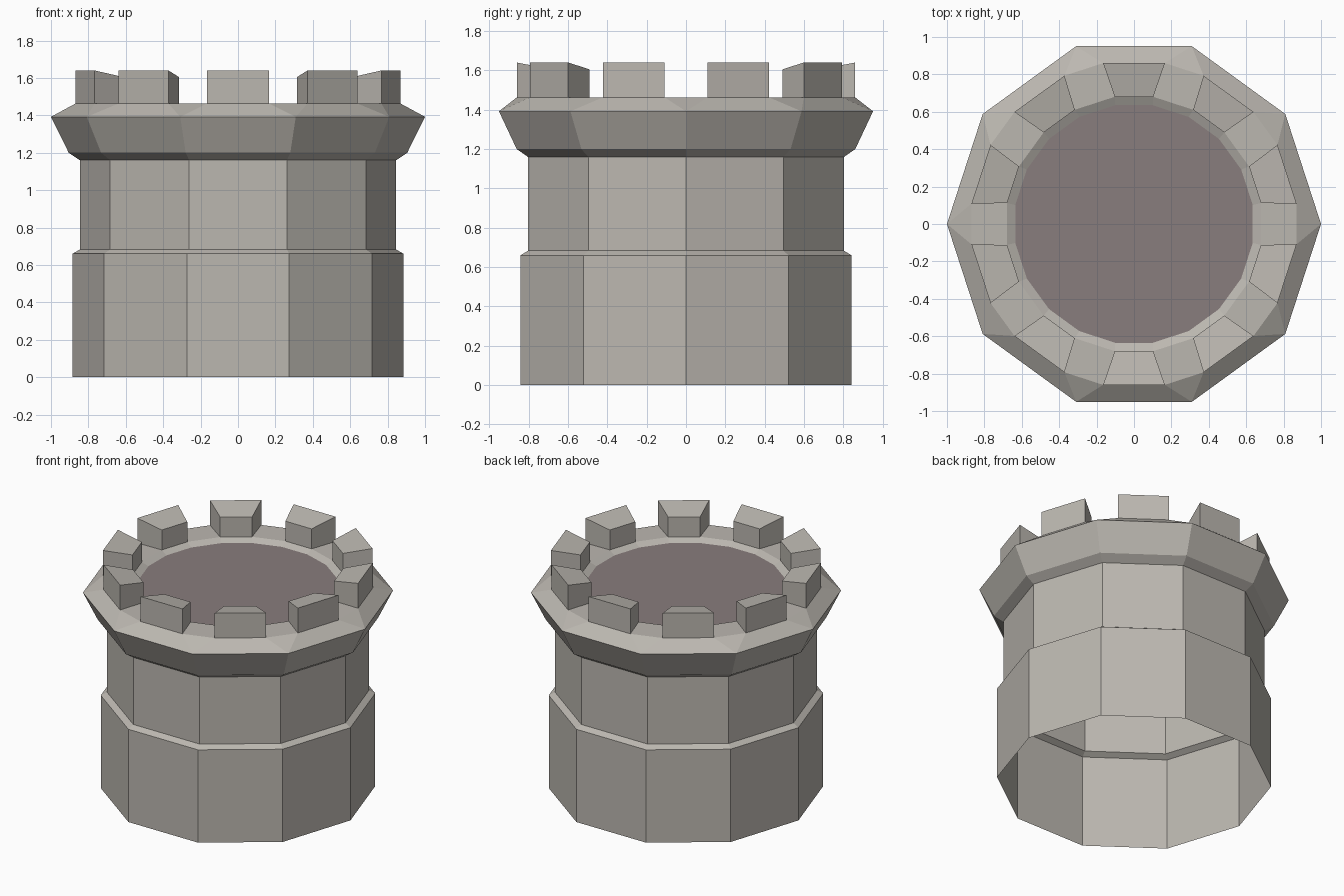
import bpy, bmesh
from math import cos, sin, radians

if "Cube" in bpy.data.objects:
    bpy.data.objects.remove(bpy.data.objects["Cube"])

SIDES = 10
STEP = 360 / SIDES


def material(name, color):
    mat = bpy.data.materials.new(name)
    mat.diffuse_color = color
    mat.use_nodes = True
    mat.node_tree.nodes["Principled BSDF"].inputs["Base Color"].default_value = mat.diffuse_color
    return mat


def finish(bm, name, mat):
    bmesh.ops.remove_doubles(bm, verts=bm.verts, dist=1e-5)
    mesh = bpy.data.meshes.new(name)
    bm.to_mesh(mesh)
    bm.free()
    obj = bpy.data.objects.new(name, mesh)
    bpy.context.collection.objects.link(obj)
    mesh.materials.append(mat)
    return obj


def polygon_ring(bm, radius, z):
    """Decagon with a corner on +x."""
    return [bm.verts.new((radius * cos(radians(STEP * i)), radius * sin(radians(STEP * i)), z))
            for i in range(SIDES)]


def segment_ring(bm, apothem, half, z):
    """Twenty corners: one long edge per side, one short edge per corner."""
    ring = []
    for i in range(SIDES):
        a = radians(STEP * (i + 0.5))
        for t in (-half, half):
            ring.append(bm.verts.new((apothem * cos(a) - t * sin(a),
                                      apothem * sin(a) + t * cos(a), z)))
    return ring


def bridge(bm, low, high):
    n = len(low)
    for i in range(n):
        j = (i + 1) % n
        bm.faces.new((low[i], low[j], high[j], high[i]))


stone = material("stone", (0.50, 0.475, 0.435, 1))
dark_floor = material("dark_floor", (0.25, 0.205, 0.205, 1))

# Tower wall: open-bottomed shell with stepped base and flared cornice
bm = bmesh.new()
profile = [(0.885, 0), (0.885, 0.66), (0.845, 0.683), (0.845, 1.16), (0.905, 1.20), (1.0, 1.392)]
rings = [polygon_ring(bm, r, z) for r, z in profile]
for low, high in zip(rings, rings[1:]):
    bridge(bm, low, high)

# Sloped cornice top, from ten corners to twenty
edge = rings[-1]
outer = segment_ring(bm, 0.86, 0.165, 1.463)
for i in range(SIDES):
    j = (i + 1) % SIDES
    bm.faces.new((edge[i], edge[j], outer[2 * i + 1], outer[2 * i]))
    bm.faces.new((edge[j], outer[2 * j], outer[2 * i + 1]))

# Flat walk and inner chamfer
inner = segment_ring(bm, 0.68, 0.103, 1.463)
bridge(bm, outer, inner)
bridge(bm, inner, segment_ring(bm, 0.635, 0.10, 1.44))
finish(bm, "tower_wall", stone)

# Roof floor
bm = bmesh.new()
bm.faces.new(segment_ring(bm, 0.635, 0.10, 1.44))
finish(bm, "roof_floor", dark_floor)

# Battlements: wedge blocks, tops sloping inward
bm = bmesh.new()
rows = [segment_ring(bm, *args) for args in
        ((0.86, 0.165, 1.463), (0.86, 0.165, 1.64), (0.68, 0.103, 1.605), (0.68, 0.103, 1.463))]
for i in range(SIDES):
    left = [row[2 * i] for row in rows]
    right = [row[2 * i + 1] for row in rows]
    for k in range(3):
        bm.faces.new((left[k], right[k], right[k + 1], left[k + 1]))
    bm.faces.new(left)
    bm.faces.new(right[::-1])
finish(bm, "battlements", stone)
